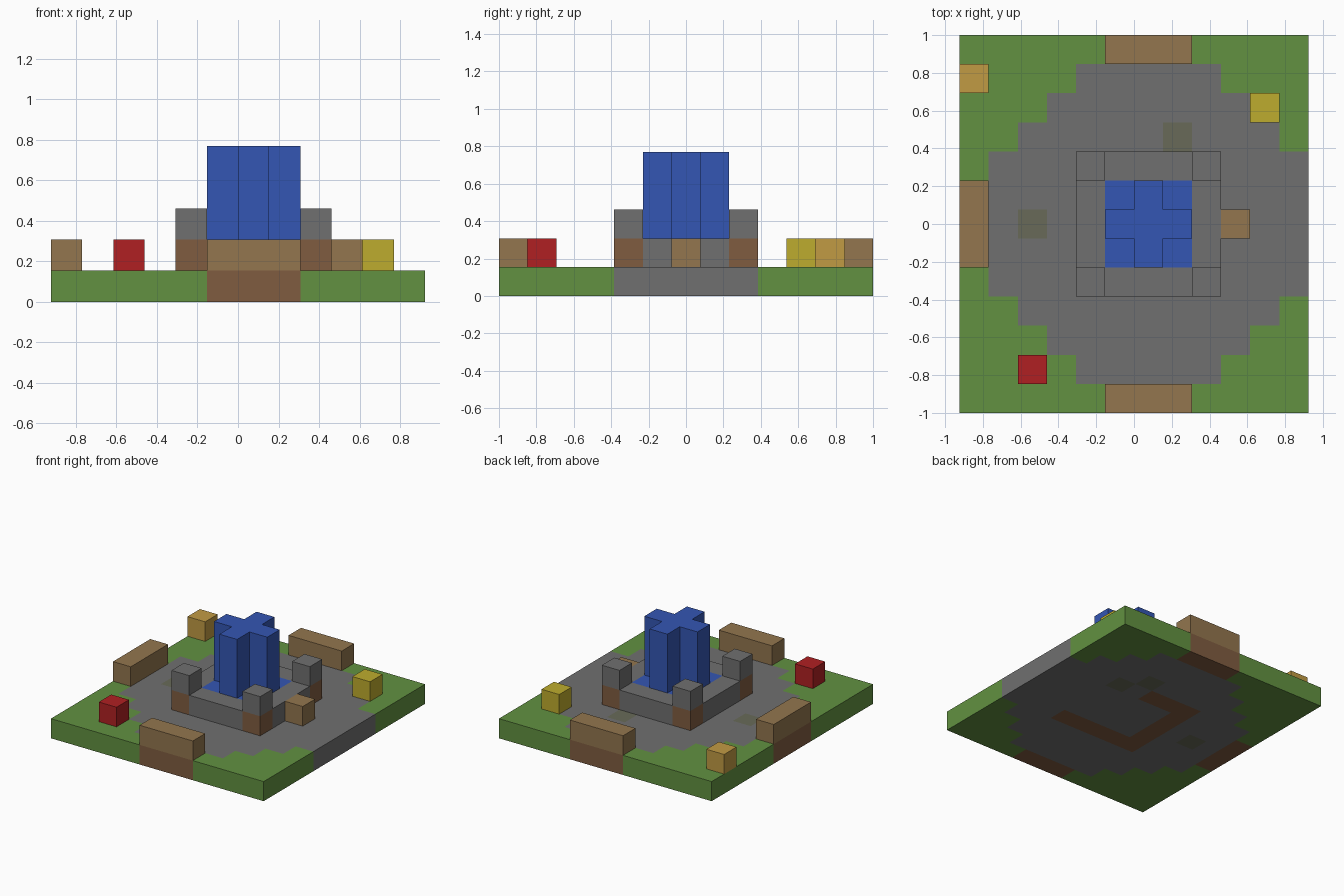
import bpy, bmesh, math
from mathutils import Vector

cube = bpy.data.objects.get("Cube")
if cube:
    bpy.data.objects.remove(cube, do_unlink=True)

U = 2 / 13          # edge of one block
NX, NY = 12, 13     # plot size in blocks


def material(name, rgb):
    lin = [(c / 255 / 12.92 if c < 11 else ((c / 255 + 0.055) / 1.055) ** 2.4) for c in rgb]
    m = bpy.data.materials.new(name)
    m.use_nodes = True
    m.diffuse_color = (*lin, 1)
    m.node_tree.nodes["Principled BSDF"].inputs["Base Color"].default_value = (*lin, 1)
    return m


grass = material("grass_green", (98, 145, 65))
stone = material("stone_grey", (112, 112, 112))
dirt = material("dirt_brown", (128, 92, 64))
moss = material("mossy_grey", (104, 106, 88))
wood = material("wood_brown", (147, 118, 78))
water = material("water_blue", (52, 86, 179))
red = material("red", (176, 32, 34))
yellow = material("yellow", (190, 172, 46))
straw = material("straw_tan", (193, 155, 68))


def finish(name, bm, *mats):
    bmesh.ops.recalc_face_normals(bm, faces=bm.faces)
    mesh = bpy.data.meshes.new(name)
    bm.to_mesh(mesh)
    bm.free()
    for m in mats:
        mesh.materials.append(m)
    obj = bpy.data.objects.new(name, mesh)
    bpy.context.collection.objects.link(obj)
    return obj


def block(name, mat, i, j, k, size=(1, 1, 1)):
    """Box whose low corner is at block column i, row j, layer k."""
    bm = bmesh.new()
    bmesh.ops.create_cube(bm, size=1)
    for v in bm.verts:
        cell = [p + (c + 0.5) * s for p, c, s in zip((i, j, k), v.co, size)]
        v.co = Vector((cell[0] - NX / 2, cell[1] - NY / 2, cell[2])) * U
    return finish(name, bm, mat)


# Ground slab: a stepped round plaza in grass, coloured block by block
GRASS, STONE, DIRT, MOSS = range(4)


def ground_kind(i, j):
    di, dj = abs(i - 6), abs(j - 6)
    if (i, j) in {(7, 9), (2, 6), (8, 8)}:
        return MOSS
    if di + dj > 7:
        return GRASS
    if max(di, dj) == 6:                    # soil under the benches
        return DIRT
    under_wall = max(di, dj) == 2
    if under_wall and (i == 4 or j == 4 or (j == 8 and i < 7)):
        return DIRT
    return STONE


bm = bmesh.new()
bmesh.ops.create_grid(bm, x_segments=NX, y_segments=NY, size=0.5)
for v in bm.verts:
    v.co = Vector((v.co.x * NX * U, v.co.y * NY * U, 0))
top = bmesh.ops.extrude_face_region(bm, geom=bm.faces[:])
bmesh.ops.translate(bm, vec=(0, 0, U), verts=[g for g in top["geom"] if isinstance(g, bmesh.types.BMVert)])
bmesh.ops.recalc_face_normals(bm, faces=bm.faces)
for f in bm.faces:
    p = (f.calc_center_median() - f.normal * U * 0.2) / U
    f.material_index = ground_kind(math.floor(p.x + NX / 2), math.floor(p.y + NY / 2))
finish("ground", bm, grass, stone, dirt, moss)

# Fountain basin: four walls, with a soil block and a stone cap at each corner
block("basin_wall_front", stone, 5, 4, 1, (3, 1, 1))
block("basin_wall_back", stone, 5, 8, 1, (3, 1, 1))
block("basin_wall_right", stone, 4, 5, 1, (1, 3, 1))
block("basin_wall_left", stone, 8, 5, 1, (1, 3, 1))
for side, i in (("right", 4), ("left", 8)):
    for end, j in (("front", 4), ("back", 8)):
        block(f"corner_post_{end}_{side}", dirt, i, j, 1)
        block(f"corner_cap_{end}_{side}", stone, i, j, 2)

# Water pool flush with the walls, and the cross-shaped jet above it
block("water_pool", water, 5, 5, 1, (3, 3, 1))
bm = bmesh.new()
outline = []
for q in range(4):
    for x, y in ((1.5, -0.5), (1.5, 0.5), (0.5, 0.5)):
        for _ in range(q):
            x, y = -y, x
        outline.append(bm.verts.new(((x + 0.5) * U, y * U, 2 * U)))
base = bm.faces.new(outline)
jet = bmesh.ops.extrude_face_region(bm, geom=[base])
bmesh.ops.translate(bm, vec=(0, 0, 3 * U), verts=[g for g in jet["geom"] if isinstance(g, bmesh.types.BMVert)])
finish("water_jet", bm, water)

# Benches on three edges and the small stool beside the basin
block("bench_front", wood, 5, 0, 1, (3, 1, 1))
block("bench_back", wood, 5, 12, 1, (3, 1, 1))
block("bench_right", wood, 0, 5, 1, (1, 3, 1))
block("stool", wood, 9, 6, 1)

# Single coloured blocks on the grass
block("red_flower", red, 2, 1, 1)
block("yellow_flower", yellow, 10, 10, 1)
block("straw_bale", straw, 0, 11, 1)
